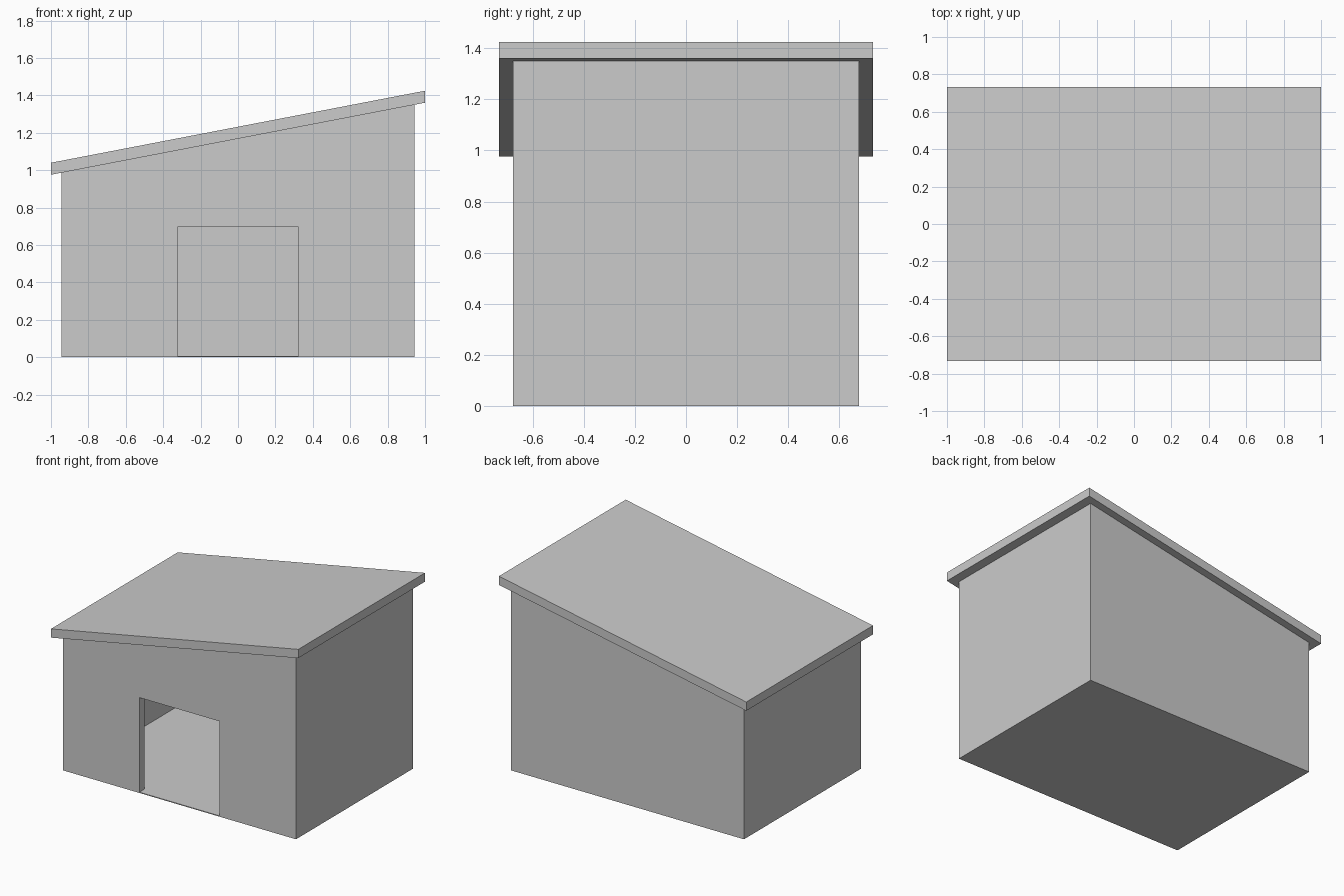
import bpy, bmesh
from mathutils import Vector

if "Cube" in bpy.data.objects:
    bpy.data.objects.remove(bpy.data.objects["Cube"])


def roof_z(x):
    """Height of the sloping roof underside."""
    return 1.168 + 0.1925 * x


def prism(name, profile, y0, y1):
    """Extrude an x-z profile from y0 to y1."""
    bm = bmesh.new()
    face = bm.faces.new([bm.verts.new((x, y0, z)) for x, z in profile])
    out = bmesh.ops.extrude_face_region(bm, geom=[face])
    moved = [v for v in out["geom"] if isinstance(v, bmesh.types.BMVert)]
    bmesh.ops.translate(bm, verts=moved, vec=Vector((0, y1 - y0, 0)))
    bmesh.ops.recalc_face_normals(bm, faces=bm.faces)
    mesh = bpy.data.meshes.new(name)
    bm.to_mesh(mesh)
    bm.free()
    obj = bpy.data.objects.new(name, mesh)
    bpy.context.collection.objects.link(obj)
    return obj


def slab(half, low, lift):
    """Profile with a flat base and a top following the roof slope."""
    return [(-half, low), (half, low),
            (half, roof_z(half) + lift), (-half, roof_z(-half) + lift)]


def cut(target, cutter):
    cutter.hide_render = True
    cutter.hide_set(True)
    mod = target.modifiers.new(cutter.name, 'BOOLEAN')
    mod.operation = 'DIFFERENCE'
    mod.solver = 'EXACT'
    mod.object = cutter


W, D, T, FLOOR = 0.943, 0.677, 0.056, 0.006

# Walls with a thin floor, hollow inside
walls = prism("walls", slab(W, 0, 0), -D, D)
cut(walls, prism("room_cutter", slab(W - T, FLOOR, 0.1), -D + T, D - T))

# Front doorway
door = [(-0.323, FLOOR), (0.323, FLOOR), (0.323, 0.697), (-0.323, 0.697)]
cut(walls, prism("door_cutter", door, -D - 0.1, -D + T + 0.05))

# Sloping roof with vertical edges
prism("roof", [(-1, roof_z(-1)), (1, roof_z(1)),
               (1, roof_z(1) + 0.064), (-1, roof_z(-1) + 0.064)], -0.732, 0.732)
